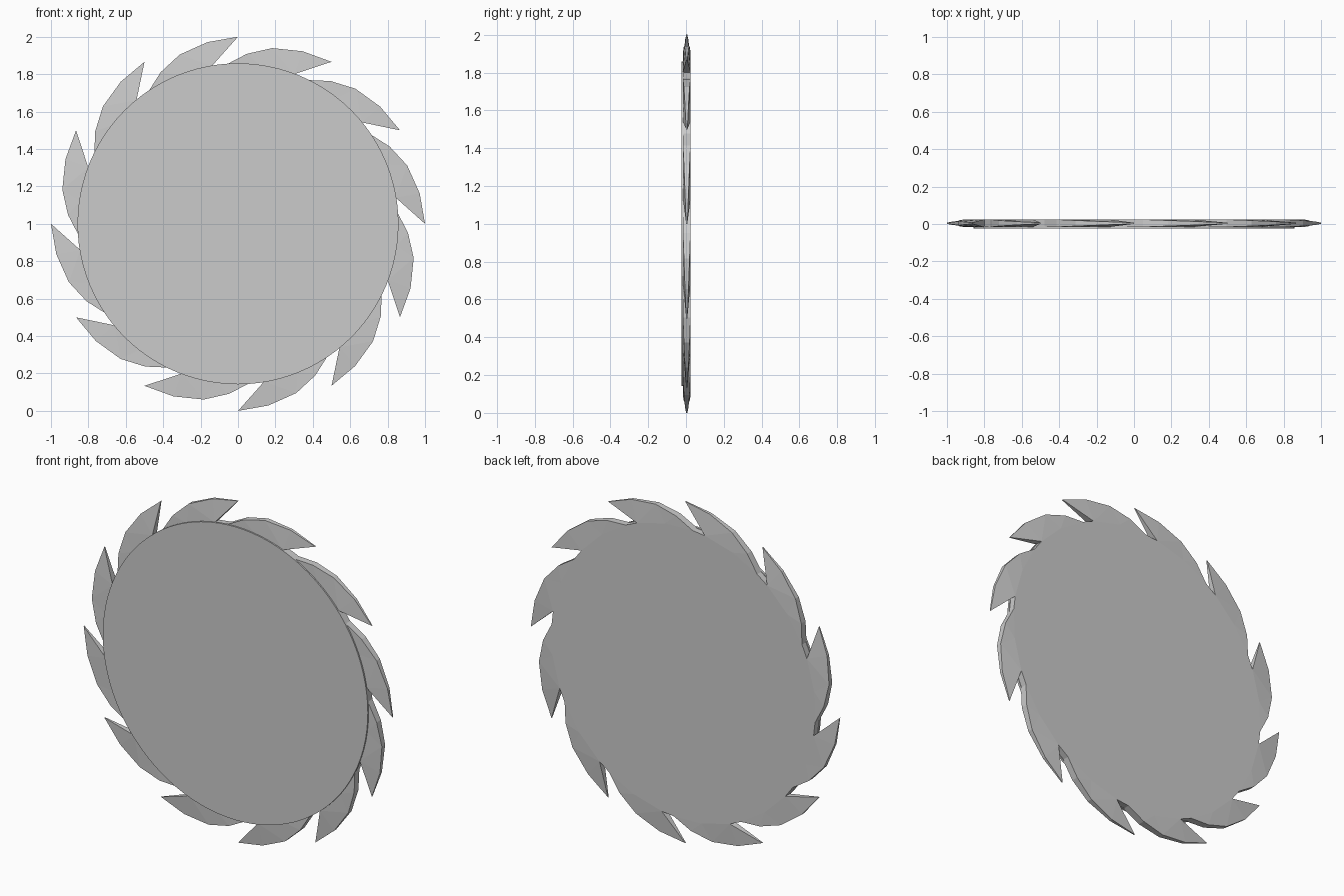
import bpy, bmesh
from math import radians, sin, cos, pi

if "Cube" in bpy.data.objects:
    bpy.data.objects.remove(bpy.data.objects["Cube"])

TEETH = 12
CZ = 1.0        # blade centre height
MID = 0.004     # mid-plane of the toothed plate

# one tooth: (degrees behind the tip, radius, half thickness)
PROFILE = [(34, 0.855, 0.021), (27, 0.91, 0.020), (19, 0.957, 0.015),
           (9.5, 0.985, 0.009), (0, 1.0, 0.003), (9.4, 0.855, 0.021)]
BASE = (22, 0.855, 0.021)


def finish(bm, name):
    bmesh.ops.recalc_face_normals(bm, faces=bm.faces[:])
    mesh = bpy.data.meshes.new(name)
    bm.to_mesh(mesh)
    bm.free()
    obj = bpy.data.objects.new(name, mesh)
    bpy.context.collection.objects.link(obj)
    return obj


def toothed_plate():
    bm = bmesh.new()
    rims = []
    for side in (-1, 1):
        rim, body = [], []
        for t in range(TEETH):
            def vert(p):
                a = pi / 2 - t * 2 * pi / TEETH + radians(p[0])
                return bm.verts.new((p[1] * cos(a), MID + side * p[2], CZ + p[1] * sin(a)))
            p = [vert(q) for q in PROFILE]
            b = vert(BASE)
            # bevelled tooth side
            for f in ((p[0], p[1], b), (p[1], p[2], b), (p[2], p[5], b),
                      (p[2], p[3], p[5]), (p[3], p[4], p[5])):
                bm.faces.new(f)
            rim += p
            body += [p[0], b, p[5]]
        bm.faces.new(body)
        rims.append(rim)
    # outer edge
    front, back = rims
    for i in range(len(front)):
        j = (i + 1) % len(front)
        bm.faces.new((front[i], front[j], back[j], back[i]))
    return finish(bm, "toothed_blade")


def front_disc(radius, y0, y1, sides=96):
    bm = bmesh.new()
    rings = [[bm.verts.new((radius * cos(2 * pi * i / sides), y,
                            CZ + radius * sin(2 * pi * i / sides)))
              for i in range(sides)] for y in (y0, y1)]
    for r in rings:
        bm.faces.new(r)
    for i in range(sides):
        j = (i + 1) % sides
        bm.faces.new((rings[0][i], rings[0][j], rings[1][j], rings[1][i]))
    return finish(bm, "front_disc")


toothed_plate()
disc = front_disc(0.858, -0.025, -0.012)

# smooth disc rim
bpy.context.view_layer.objects.active = disc
disc.select_set(True)
bpy.ops.object.shade_smooth_by_angle()
